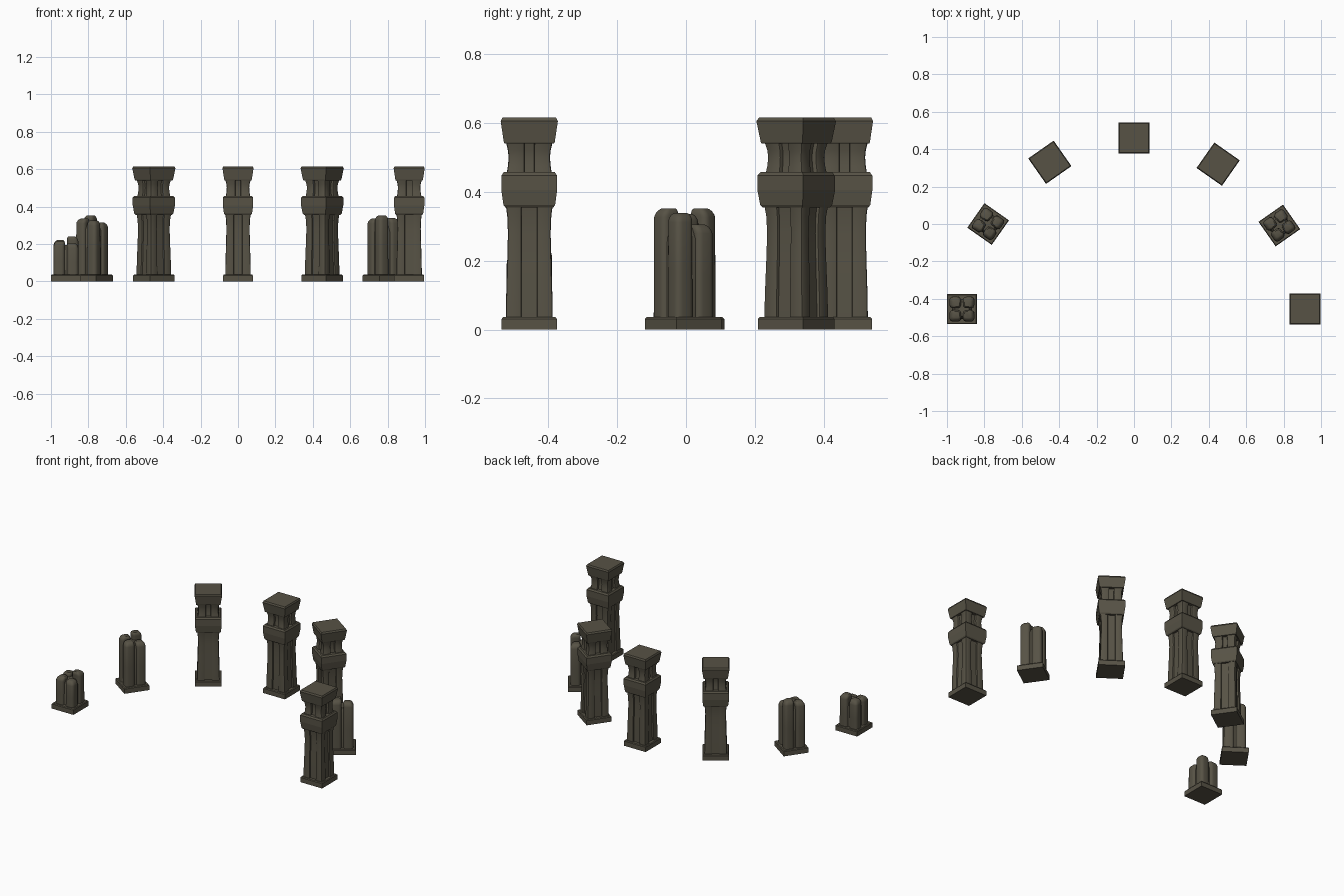
import bpy, math
from mathutils import Matrix, Vector

if "Cube" in bpy.data.objects:
    bpy.data.objects.remove(bpy.data.objects["Cube"])

stone = bpy.data.materials.new("dark olive stone")
stone.diffuse_color = (0.095, 0.085, 0.060, 1)
stone.use_nodes = True
stone.node_tree.nodes["Principled BSDF"].inputs["Base Color"].default_value = stone.diffuse_color


def ring_shape(half, rnd, seg):
    """Rounded square outline (plain square when seg is 0)."""
    pts = []
    for q in range(4):
        a0 = q * math.pi / 2
        sx, sy = [(1, 1), (-1, 1), (-1, -1), (1, -1)][q]
        if seg == 0:
            pts.append((sx * half, sy * half))
            continue
        r = half * rnd
        for i in range(seg + 1):
            a = a0 + i * math.pi / 2 / seg
            pts.append((sx * (half - r) + r * math.cos(a), sy * (half - r) + r * math.sin(a)))
    return pts


def loft(rings, verts, faces, rnd=0, seg=0):
    """Stack of square rings (cx, cy, z, half) closed at both ends."""
    start = len(verts)
    n = 4 * (seg + 1)
    for cx, cy, z, half in rings:
        verts += [(cx + x, cy + y, z) for x, y in ring_shape(half, rnd, seg)]
    for k in range(len(rings) - 1):
        a, b = start + k * n, start + (k + 1) * n
        faces += [(a + i, a + (i + 1) % n, b + (i + 1) % n, b + i) for i in range(n)]
    faces.append(tuple(reversed(range(start, start + n))))
    last = start + (len(rings) - 1) * n
    faces.append(tuple(range(last, last + n)))


def make(name, verts, faces, place, smooth):
    me = bpy.data.meshes.new(name)
    me.from_pydata([place @ Vector(v) for v in verts], [], faces)
    me.materials.append(stone)
    ob = bpy.data.objects.new(name, me)
    bpy.context.collection.objects.link(ob)
    if smooth:
        bpy.context.view_layer.objects.active = ob
        ob.select_set(True)
        bpy.ops.object.shade_smooth_by_angle(angle=math.radians(35))
        ob.select_set(False)


def block(name, profile, place):
    v, f = [], []
    loft([(0, 0, z, h) for z, h in profile], v, f)
    make(name, v, f, place, False)


CORNERS = [(-1, -1), (1, -1), (1, 1), (-1, 1)]


def clustered_shaft(name, profile, gap, core, place):
    """Four corner ribs around a recessed core."""
    v, f = [], []
    for sx, sy in CORNERS:
        rings = []
        for z, outer in profile:
            h = (outer - gap) / 2
            rings.append((sx * (gap + h), sy * (gap + h), z, h))
        loft(rings, v, f, 0.25, 2)
    loft([(0, 0, z, o - core) for z, o in profile], v, f)
    make(name, v, f, place, True)


def broken_shaft(name, heights, place):
    """Four worn stumps of different height with rounded tops."""
    v, f = [], []
    for (sx, sy), top in zip(CORNERS, heights):
        h, c = 0.031, 0.036
        rings = [(sx * c, sy * c, 0.03, h), (sx * c, sy * c, top * 0.5, h * 0.98)]
        for i in range(6):
            a = math.radians(i * 15)
            s = 0.4 + 0.6 * math.cos(a)
            rings.append((sx * (c - 0.006 * i / 5), sy * (c - 0.006 * i / 5),
                          top - 0.026 + 0.026 * math.sin(a) / math.sin(math.radians(75)),
                          h * 0.97 * s))
        loft(rings, v, f, 0.6, 4)
    low = min(heights)
    loft([(0, 0, 0.03, 0.054), (0, 0, low - 0.04, 0.052), (0, 0, low - 0.01, 0.038)], v, f, 0.3, 2)
    make(name, v, f, place, True)


BASE = [(0, 0.08), (0.031, 0.08), (0.036, 0.076)]
BAND = [(0.355, 0.070), (0.362, 0.075), (0.405, 0.081), (0.447, 0.081), (0.457, 0.074)]
CAP = [(0.54, 0.072), (0.545, 0.074), (0.605, 0.083), (0.615, 0.078)]
SHAFT = [(0.03, 0.068), (0.10, 0.067), (0.20, 0.064), (0.28, 0.062), (0.33, 0.064), (0.36, 0.068)]
NECK = [(0.45, 0.066), (0.475, 0.062), (0.50, 0.060), (0.52, 0.062), (0.545, 0.068)]

# x, y, turn, stump heights (None for a whole pillar)
PILLARS = [
    (0.0, 0.46, 0, None),
    (-0.45, 0.33, 35, None),
    (0.45, 0.32, -35, None),
    (0.915, -0.455, 0, None),
    (-0.78, 0.0, -35, (0.335, 0.325, 0.315, 0.352)),
    (0.777, -0.008, 35, (0.352, 0.338, 0.305, 0.335)),
    (-0.92, -0.455, 0, (0.215, 0.205, 0.24, 0.22)),
]

for i, (x, y, turn, stumps) in enumerate(PILLARS, 1):
    place = Matrix.Translation((x, y, 0)) @ Matrix.Rotation(math.radians(turn), 4, 'Z')
    block(f"pillar_{i}_base", BASE, place)
    if stumps:
        broken_shaft(f"pillar_{i}_broken_shaft", stumps, place)
        continue
    clustered_shaft(f"pillar_{i}_shaft", SHAFT, 0.022, 0.010, place)
    block(f"pillar_{i}_band", BAND, place)
    clustered_shaft(f"pillar_{i}_neck", NECK, 0.014, 0.014, place)
    block(f"pillar_{i}_capital", CAP, place)
